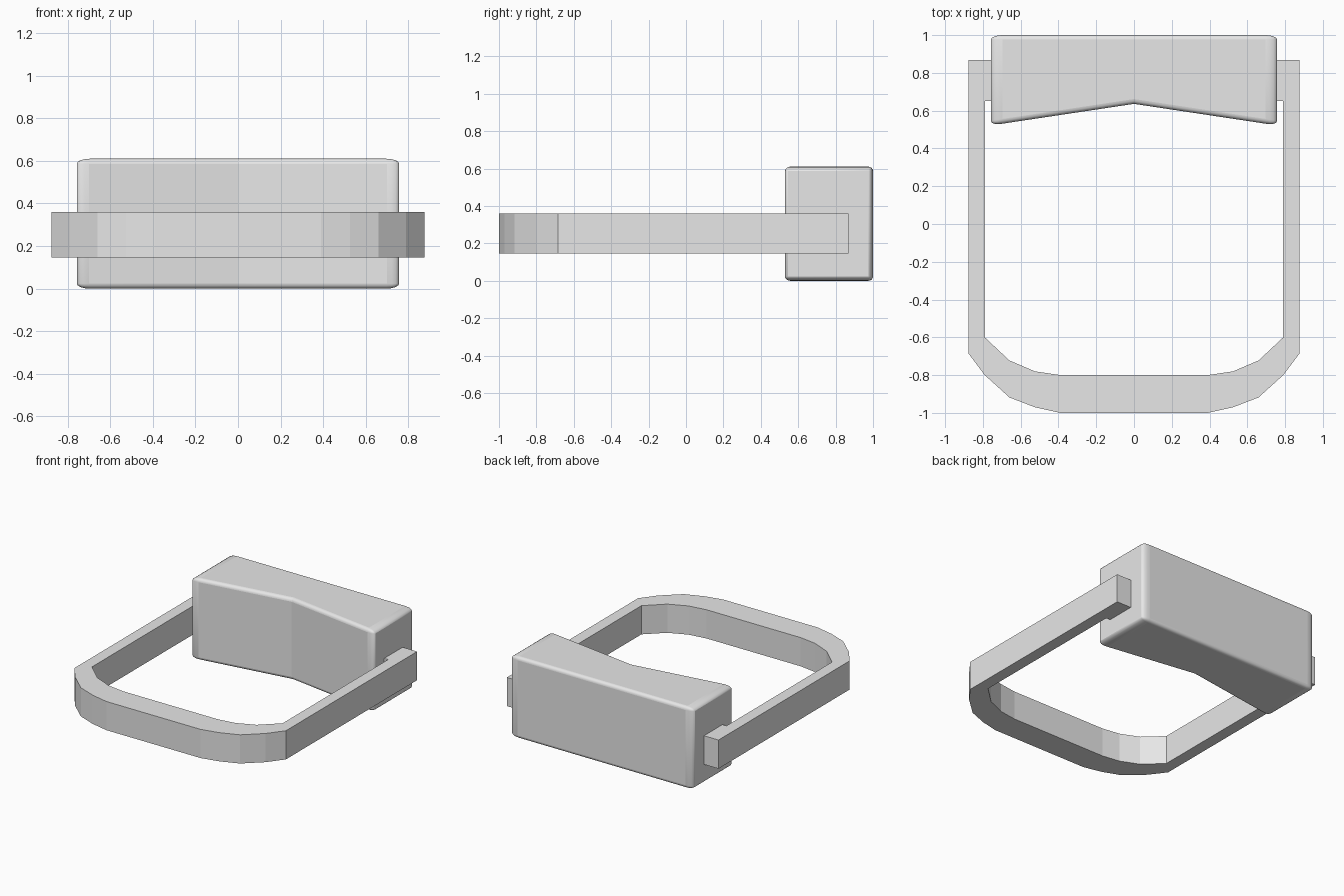
import bpy, bmesh
from mathutils import Matrix

if "Cube" in bpy.data.objects:
    bpy.data.objects.remove(bpy.data.objects["Cube"])

grey = bpy.data.materials.new("light_grey")
grey.diffuse_color = (0.8, 0.8, 0.8, 1)
grey.use_nodes = True
grey.node_tree.nodes["Principled BSDF"].inputs["Base Color"].default_value = grey.diffuse_color


def prism(bm, outline, z0, z1):
    """Extrude a closed xy outline from z0 to z1."""
    face = bm.faces.new([bm.verts.new((x, y, z0)) for x, y in outline])
    top = bmesh.ops.extrude_face_region(bm, geom=[face])["geom"]
    verts = [v for v in top if isinstance(v, bmesh.types.BMVert)]
    bmesh.ops.translate(bm, verts=verts, vec=(0, 0, z1 - z0))
    bmesh.ops.recalc_face_normals(bm, faces=bm.faces)


def finish(bm, name):
    mesh = bpy.data.meshes.new(name)
    bm.to_mesh(mesh)
    bm.free()
    mesh.materials.append(grey)
    obj = bpy.data.objects.new(name, mesh)
    bpy.context.collection.objects.link(obj)
    return obj


# U-shaped flat frame with inward lugs that enter the block
half = [(0.70, 0.65), (0.70, 0.868), (0.877, 0.868), (0.877, -0.685),
        (0.79, -0.80), (0.66, -0.918), (0.525, -0.97), (0.39, -1.0)]
inner = [(0.39, -0.80), (0.525, -0.78), (0.66, -0.722), (0.79, -0.60), (0.79, 0.65)]
mirror = lambda pts: [(-x, y) for x, y in reversed(pts)]
bm = bmesh.new()
prism(bm, half + mirror(half) + mirror(inner) + inner, 0.145, 0.36)
finish(bm, "frame")

# Rounded block with a shallow V front; bevelled narrow, then stretched in x
stretch = 2.5
w = 0.757 / stretch
bm = bmesh.new()
prism(bm, [(-w, 0.522), (0, 0.636), (w, 0.522), (w, 1.0), (-w, 1.0)], 0.0, 0.61)
crease = [e for e in bm.edges if all(abs(v.co.x) < 1e-4 for v in e.verts)]
bmesh.ops.bevel(bm, geom=[e for e in bm.edges if e not in crease],
                offset=0.024, offset_type='OFFSET', segments=4, profile=0.5,
                affect='EDGES', clamp_overlap=True)
bmesh.ops.transform(bm, matrix=Matrix.Diagonal((stretch, 1, 1, 1)), verts=bm.verts)
bmesh.ops.recalc_face_normals(bm, faces=bm.faces)
block = finish(bm, "block")

# Smooth rounded edges, flat main faces
for p in block.data.polygons:
    p.use_smooth = p.area < 0.05
for e in block.data.edges:
    a, b = (block.data.vertices[i].co for i in e.vertices)
    e.use_edge_sharp = abs(a.x) < 1e-4 and abs(b.x) < 1e-4
